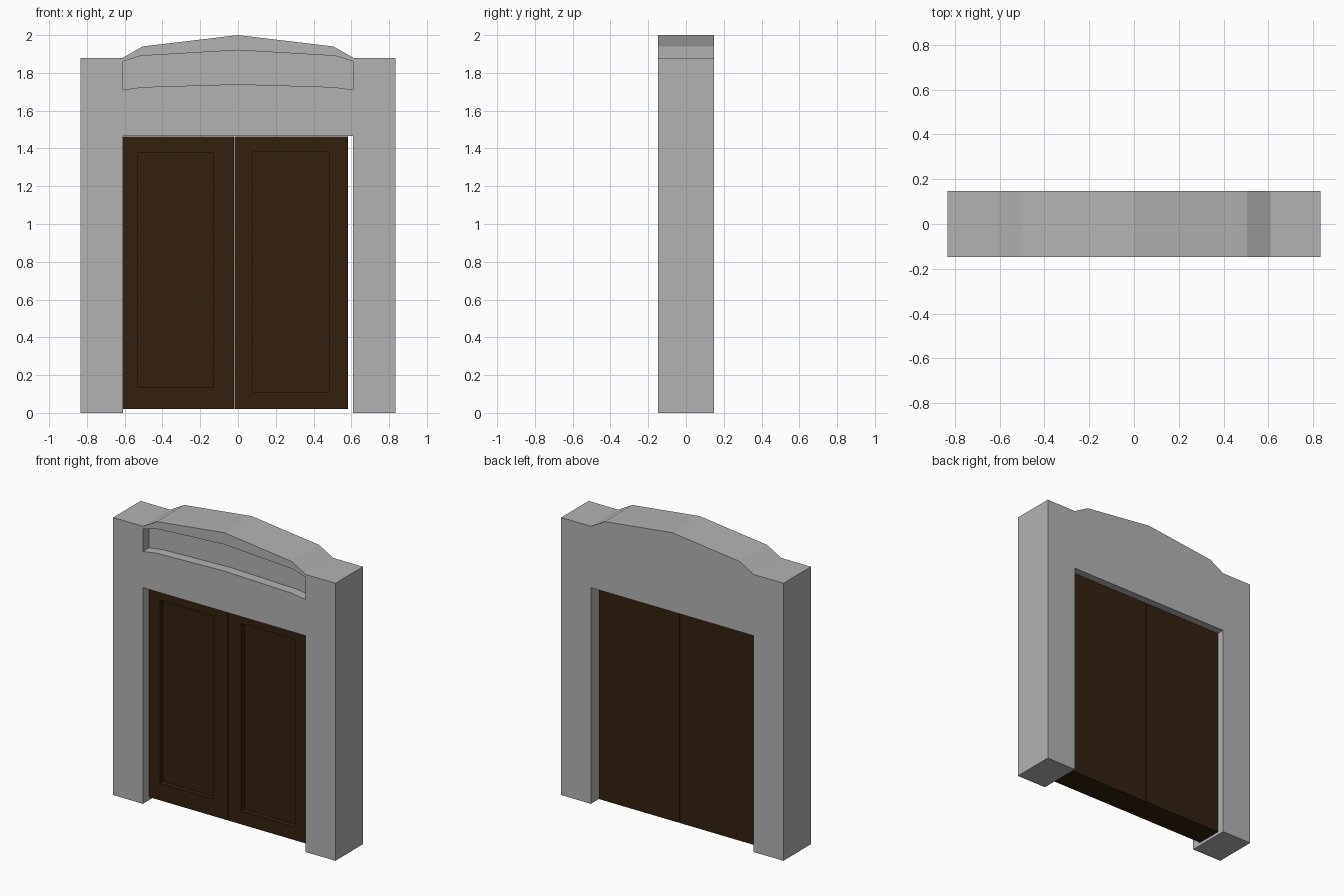
import bpy
import bmesh

if "Cube" in bpy.data.objects:
    bpy.data.objects.remove(bpy.data.objects["Cube"], do_unlink=True)


def make_material(name, rgb):
    mat = bpy.data.materials.new(name)
    mat.use_nodes = True
    mat.diffuse_color = (*rgb, 1)
    bsdf = next(n for n in mat.node_tree.nodes if n.type == 'BSDF_PRINCIPLED')
    bsdf.inputs["Base Color"].default_value = (*rgb, 1)
    bsdf.inputs["Roughness"].default_value = 0.8
    return mat


stone = make_material("grey stone", (0.45, 0.45, 0.45))
wood = make_material("dark brown wood", (0.033, 0.0145, 0.0045))


def prism(name, outline, y0, y1, mat):
    """Extrude an x-z outline from y0 to y1."""
    bm = bmesh.new()
    face = bm.faces.new([bm.verts.new((x, y0, z)) for x, z in outline])
    ext = bmesh.ops.extrude_face_region(bm, geom=[face])
    for v in ext["geom"]:
        if isinstance(v, bmesh.types.BMVert):
            v.co.y = y1
    bmesh.ops.recalc_face_normals(bm, faces=bm.faces[:])
    mesh = bpy.data.meshes.new(name)
    bm.to_mesh(mesh)
    bm.free()
    mesh.materials.append(mat)
    obj = bpy.data.objects.new(name, mesh)
    bpy.context.collection.objects.link(obj)
    return obj


def carve(obj, outline, y_front, depth, mat):
    """Sink a recess with the given outline into the front of obj."""
    cutter = prism("cutter", outline, y_front - 0.1, y_front + depth, mat)
    cutter.hide_render = True
    mod = obj.modifiers.new("recess", 'BOOLEAN')
    mod.operation = 'DIFFERENCE'
    mod.solver = 'EXACT'
    mod.object = cutter
    bpy.context.view_layer.objects.active = obj
    bpy.ops.object.modifier_apply(modifier=mod.name)
    bpy.data.objects.remove(cutter, do_unlink=True)


def mirrored(half):
    """Complete a symmetric outline from its +x half."""
    return half + [(-x, z) for x, z in reversed(half) if x > 0]


def rect(x0, x1, z0, z1):
    return [(x0, z0), (x1, z0), (x1, z1), (x0, z1)]


FRONT, BACK = -0.147, 0.147

# Surround: jambs, lintel and stepped, peaked top in one piece
surround = prism("stone_surround", mirrored([
    (0.61, 1.465), (0.61, 0), (0.833, 0), (0.833, 1.88),
    (0.61, 1.88), (0.505, 1.94), (0, 2.0)]), FRONT, BACK, stone)

# Bowed recess above the doorway
carve(surround, mirrored([
    (0, 1.74), (0.505, 1.725), (0.61, 1.71),
    (0.61, 1.86), (0.515, 1.89), (0, 1.92)]), FRONT, 0.065, stone)

# Two door leaves, each with one sunken panel on the front
DOOR_FRONT, DOOR_BACK = -0.08, 0.097
leaves = [
    ("right_door", rect(-0.61, -0.022, 0.02, 1.464), rect(-0.53, -0.13, 0.135, 1.375)),
    ("left_door", rect(-0.018, 0.583, 0.02, 1.464), rect(0.08, 0.483, 0.11, 1.38)),
]
for name, outline, panel in leaves:
    door = prism(name, outline, DOOR_FRONT, DOOR_BACK, wood)
    carve(door, panel, DOOR_FRONT, 0.035, wood)
